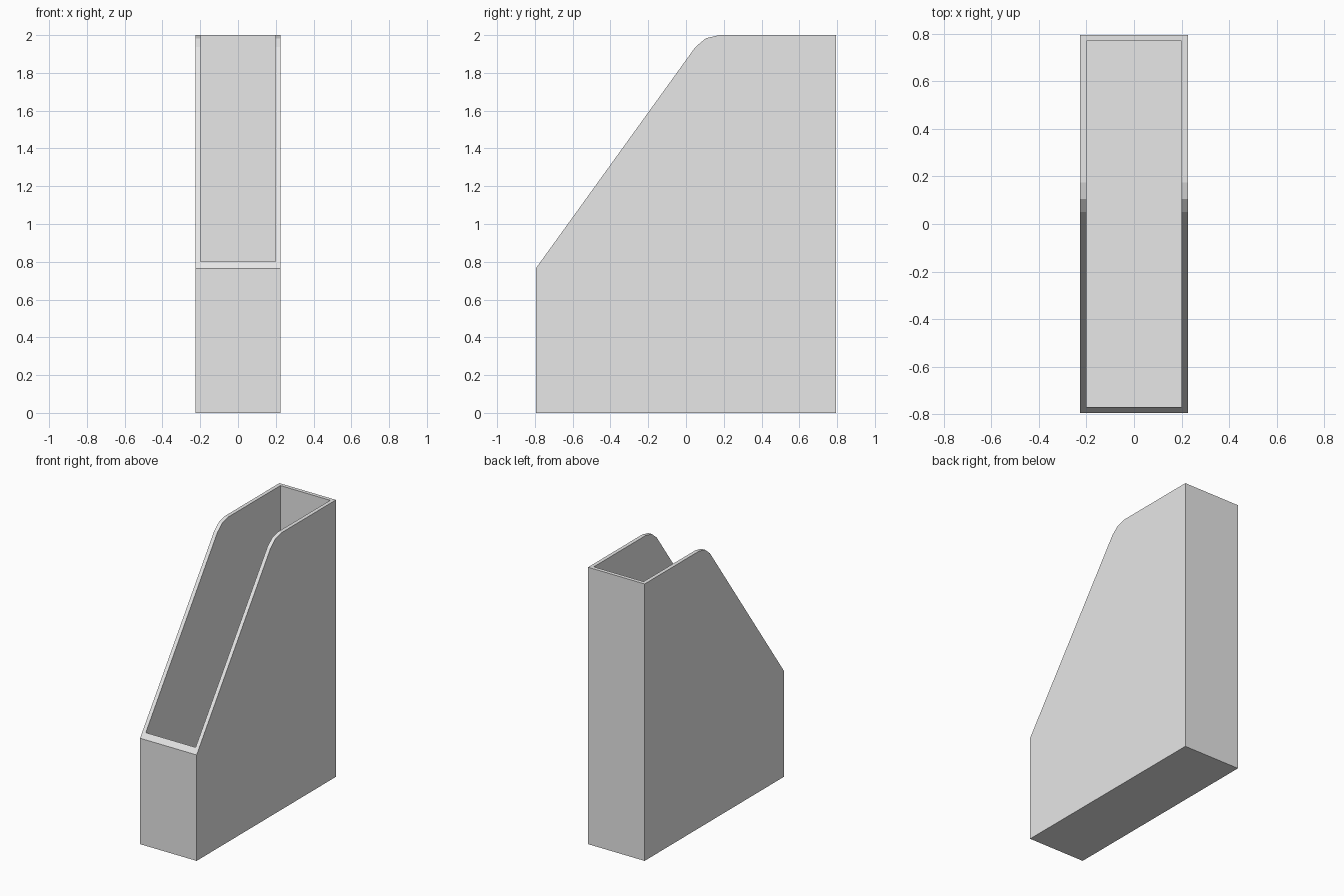
import bpy
import bmesh

if "Cube" in bpy.data.objects:
    bpy.data.objects.remove(bpy.data.objects["Cube"], do_unlink=True)

HALF_W, HALF_D, HEIGHT, WALL = 0.226, 0.795, 2.0, 0.027

grey = bpy.data.materials.new("light grey")
grey.use_nodes = True
colour = (0.8, 0.8, 0.8, 1.0)
grey.diffuse_color = colour
grey.node_tree.nodes["Principled BSDF"].inputs["Base Color"].default_value = colour


def extruded(name, profile, half_width):
    """Solid made by sweeping a (y, z) profile across x."""
    bm = bmesh.new()
    face = bm.faces.new([bm.verts.new((-half_width, y, z)) for y, z in profile])
    new = bmesh.ops.extrude_face_region(bm, geom=[face])["geom"]
    verts = [v for v in new if isinstance(v, bmesh.types.BMVert)]
    bmesh.ops.translate(bm, verts=verts, vec=(2 * half_width, 0, 0))
    bmesh.ops.recalc_face_normals(bm, faces=bm.faces)
    mesh = bpy.data.meshes.new(name)
    bm.to_mesh(mesh)
    bm.free()
    mesh.materials.append(grey)
    obj = bpy.data.objects.new(name, mesh)
    bpy.context.collection.objects.link(obj)
    return obj


# Outer body: low front, sloping sides, eased corner, tall back
body = extruded("file_holder_body", [
    (-HALF_D, 0), (HALF_D, 0), (HALF_D, HEIGHT),
    (0.175, HEIGHT), (0.105, 1.983), (0.05, 1.937), (-HALF_D, 0.765),
], HALF_W)

# Hollow interior, leaving thin walls and a floor
inner = HALF_D - WALL
cavity = extruded("cavity_cutter", [
    (-inner, WALL), (inner, WALL), (inner, HEIGHT + 0.2), (-inner, HEIGHT + 0.2),
], HALF_W - WALL)
cavity.hide_render = True

hollow = body.modifiers.new("hollow", "BOOLEAN")
hollow.operation = "DIFFERENCE"
hollow.solver = "EXACT"
hollow.object = cavity
bpy.context.view_layer.objects.active = body
bpy.ops.object.modifier_apply(modifier=hollow.name)
bpy.data.objects.remove(cavity, do_unlink=True)
